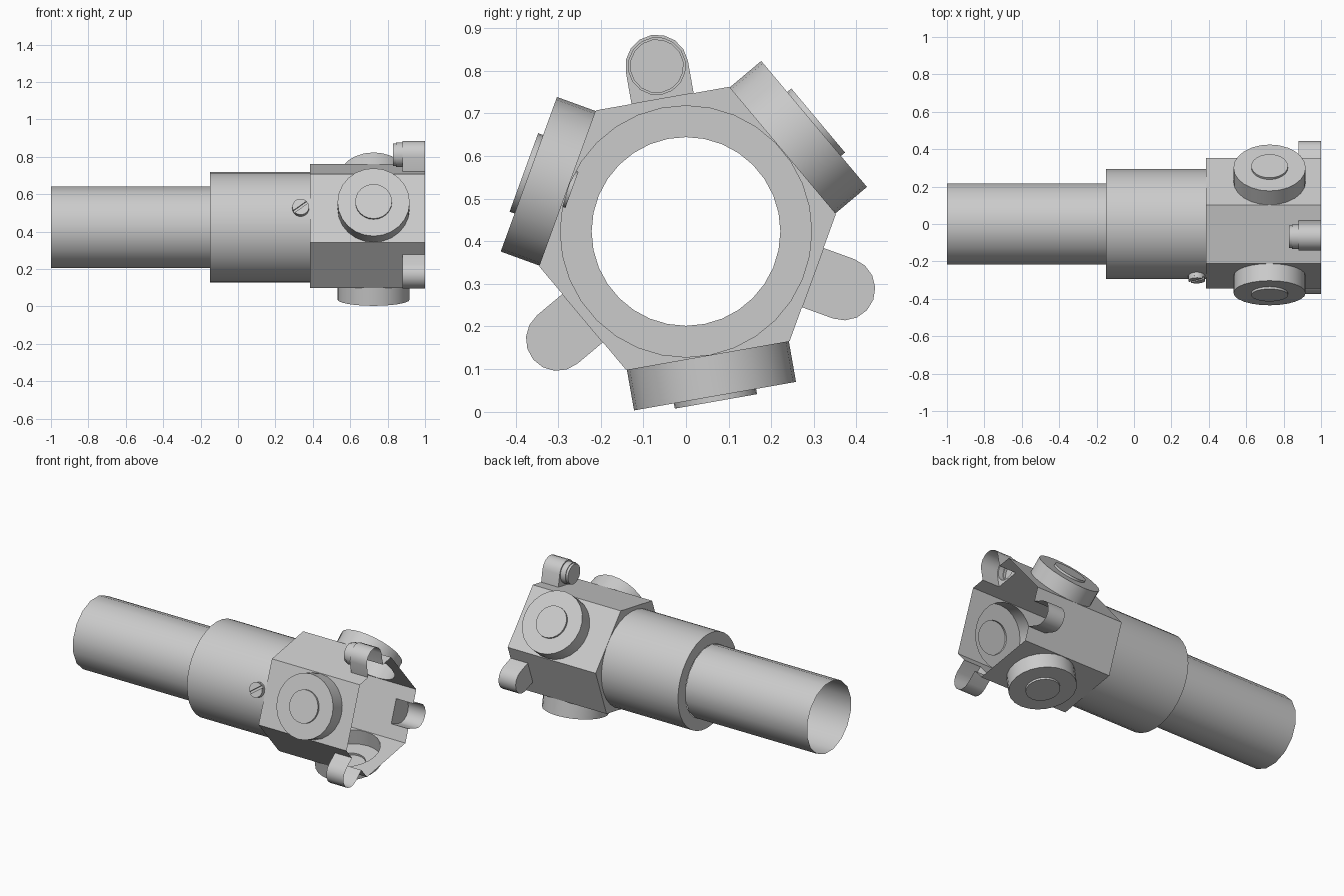
import bpy, bmesh
from math import sin, cos, pi, radians, asin

if "Cube" in bpy.data.objects:
    bpy.data.objects.remove(bpy.data.objects["Cube"])

ZC = 0.423                       # height of the main axis
X0, X1 = 0.385, 1.0              # head extent
D, H = 0.2955, 0.195             # long wall distance and half width
SD, SH = 0.3166, 0.1584          # short wall distance and half width
DISC_X, DISC_R = 0.725, 0.193
LUG_X, LUG_W, LUG_C = 0.88, 0.074, 0.394
DISC_ANGLES = [radians(a) for a in (-80, 40, 160)]
LUG_ANGLES = [radians(a) for a in (100, 220, 340)]


def pt(a, x, r, t):
    """Point at x, radial distance r along angle a and tangential offset t."""
    return (x, r * cos(a) - t * sin(a), ZC + r * sin(a) + t * cos(a))


def circle(r, n, phase=0.0):
    return [(r * cos(2 * pi * (i + phase) / n), r * sin(2 * pi * (i + phase) / n)) for i in range(n)]


def fill(bm, *loops):
    """Flat face bounded by the first loop, with the other loops as holes."""
    edges = []
    for loop in loops:
        vs = [bm.verts.new(p) for p in loop]
        edges += [bm.edges.new((vs[i - 1], vs[i])) for i in range(len(vs))]
    bmesh.ops.triangle_fill(bm, edges=edges, use_beauty=True)


def bridge(bm, a, b, closed=True):
    va, vb = [bm.verts.new(p) for p in a], [bm.verts.new(p) for p in b]
    for i in range(0 if closed else 1, len(va)):
        bm.faces.new((va[i - 1], va[i], vb[i], vb[i - 1]))


def lathe(bm, profile, frame, n, phase=0.0):
    """Revolve (radius, height) pairs; frame maps (u, v, h) to space."""
    rings = [[frame(u, v, h) for u, v in circle(r, n, phase)] for r, h in profile if r > 0]
    for a, b in zip(rings, rings[1:]):
        bridge(bm, a, b)
    if profile[-1][0] == 0:
        bm.faces.new([bm.verts.new(p) for p in rings[-1]])


def finish(bm, name):
    bmesh.ops.remove_doubles(bm, verts=bm.verts[:], dist=0.0002)
    bmesh.ops.recalc_face_normals(bm, faces=bm.faces[:])
    me = bpy.data.meshes.new(name)
    bm.to_mesh(me)
    bm.free()
    ob = bpy.data.objects.new(name, me)
    bpy.context.collection.objects.link(ob)
    bpy.ops.object.select_all(action='DESELECT')
    ob.select_set(True)
    bpy.context.view_layer.objects.active = ob
    bpy.ops.object.shade_smooth_by_angle(angle=radians(30))


def axial(u, v, h):
    return (h, u, ZC + v)


# Open tube and the wider collar
bm = bmesh.new()
lathe(bm, [(0.2215, -1), (0.2215, -0.15)], axial, 16, 0.5)
finish(bm, "tube")
bm = bmesh.new()
lathe(bm, [(0.2215, -0.15), (0.295, -0.15), (0.295, X0)], axial, 32)
finish(bm, "collar")

# Six-sided open head: back wall, round openings and lug notches
bm = bmesh.new()
hexagon = [pt(a, X0, D, t) for a in DISC_ANGLES for t in (-H, H)]
fill(bm, hexagon, [axial(u, v, X0) for u, v in circle(0.295, 32)])
for a in DISC_ANGLES:
    rect = [(X0, -H), (X1, -H), (X1, H), (X0, H)]
    hole = [(DISC_X + u, v) for u, v in circle(DISC_R, 24)]
    fill(bm, *[[pt(a, x, D, t) for x, t in loop] for loop in (rect, hole)])
for a in LUG_ANGLES:
    outline = [(X0, -SH), (X1, -SH), (X1, -LUG_W), (LUG_X, -LUG_W),
               (LUG_X, LUG_W), (X1, LUG_W), (X1, SH), (X0, SH)]
    fill(bm, [pt(a, x, SD, t) for x, t in outline])
finish(bm, "head")

# Round cups with a raised centre
for i, a in enumerate(DISC_ANGLES):
    bm = bmesh.new()
    lathe(bm, [(DISC_R, D), (DISC_R, 0.3925), (0.098, 0.3925), (0.098, 0.405), (0, 0.405)],
          lambda u, v, h: pt(a, DISC_X + u, h, v), 24)
    finish(bm, f"round_cup_{i + 1}")

# U-shaped lugs, open at the front end
arc = [(LUG_C + LUG_W * sin(pi * k / 8), -LUG_W * cos(pi * k / 8)) for k in range(9)]
profile = [(SD, -LUG_W)] + arc + [(SD, LUG_W)]
for i, a in enumerate(LUG_ANGLES):
    bm = bmesh.new()
    back = [pt(a, LUG_X, r, t) for r, t in profile]
    bridge(bm, back, [pt(a, X1, r, t) for r, t in profile], closed=False)
    holes = [[pt(a, LUG_X, LUG_C + u, v) for u, v in circle(0.067, 16)]] if i == 0 else []
    fill(bm, back, *holes)
    finish(bm, f"lug_{i + 1}")

# Stub behind the top lug
bm = bmesh.new()
lathe(bm, [(0.067, LUG_X), (0.067, 0.845), (0.062, 0.845), (0.062, 0.83), (0, 0.83)],
      lambda u, v, h: pt(LUG_ANGLES[0], h, LUG_C + u, v), 16)
finish(bm, "lug_stub")

# Slotted screw on the collar
A, SR, SW, TILT = DISC_ANGLES[2], 0.045, 0.007, radians(-37)


def screw(u, v, h):
    return pt(A, 0.335 + u * cos(TILT) - v * sin(TILT), h, u * sin(TILT) + v * cos(TILT))


bm = bmesh.new()
lathe(bm, [(SR, 0.285), (SR, 0.31), (0, 0.31)], screw, 20)
b = asin(SW / SR)
for s in (1, -1):
    half = [(SR * cos(b + (pi - 2 * b) * k / 9), s * SR * sin(b + (pi - 2 * b) * k / 9)) for k in range(10)]
    bridge(bm, [screw(u, v, 0.31) for u, v in half], [screw(u, v, 0.322) for u, v in half])
    bm.faces.new([bm.verts.new(screw(u, v, 0.322)) for u, v in half])
finish(bm, "screw")
